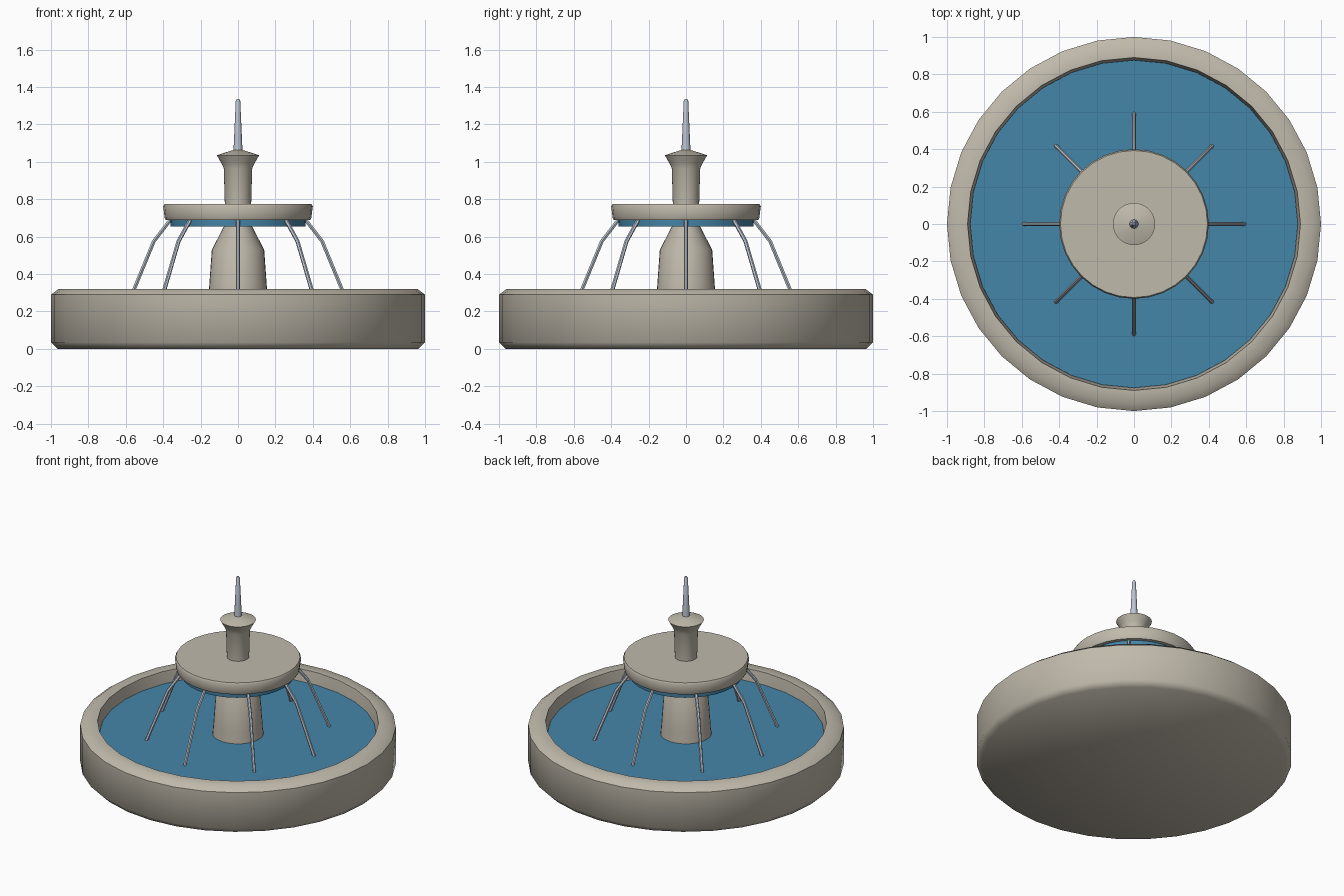
import bpy
import bmesh
from math import pi, radians
from mathutils import Matrix, Vector

cube = bpy.data.objects.get("Cube")
if cube:
    bpy.data.objects.remove(cube, do_unlink=True)


def make_material(name, rgb):
    mat = bpy.data.materials.new(name)
    mat.use_nodes = True
    color = (*rgb, 1.0)
    mat.diffuse_color = color
    mat.node_tree.nodes["Principled BSDF"].inputs["Base Color"].default_value = color
    return mat


stone = make_material("warm stone", (0.53, 0.49, 0.41))
water = make_material("pool blue", (0.06, 0.24, 0.40))
spray = make_material("pale spray", (0.50, 0.56, 0.64))


def smooth(obj, angle):
    bpy.ops.object.select_all(action="DESELECT")
    obj.select_set(True)
    bpy.context.view_layer.objects.active = obj
    bpy.ops.object.shade_smooth_by_angle(angle=radians(angle))


def lathe(name, profile, mat, sides=32, angle=50):
    """Turn an (r, z) profile, listed from bottom axis to top axis, about z."""
    bm = bmesh.new()
    verts = [bm.verts.new((r, 0, z)) for r, z in profile]
    edges = [bm.edges.new(pair) for pair in zip(verts, verts[1:])]
    bmesh.ops.spin(bm, geom=verts + edges, cent=(0, 0, 0), axis=(0, 0, 1),
                   angle=2 * pi, steps=sides)
    bmesh.ops.remove_doubles(bm, verts=bm.verts, dist=0.0005)
    bmesh.ops.recalc_face_normals(bm, faces=bm.faces)
    mesh = bpy.data.meshes.new(name)
    bm.to_mesh(mesh)
    bm.free()
    mesh.materials.append(mat)
    obj = bpy.data.objects.new(name, mesh)
    bpy.context.collection.objects.link(obj)
    smooth(obj, angle)
    return obj


# Lower pool: chamfered basin with a slightly sloping inner wall
lathe("basin", [(0, 0), (0.965, 0), (1, 0.035), (1, 0.29), (0.96, 0.32),
                (0.89, 0.32), (0.875, 0.22), (0.87, 0.05), (0, 0.05)], stone)
lathe("basin_water", [(0, 0.06), (0.872, 0.06), (0.876, 0.24), (0, 0.24)], water)

# Pedestal and the upper dish with water spilling beneath it
lathe("pedestal", [(0, 0.2), (0.165, 0.2), (0.155, 0.32), (0.14, 0.53),
                   (0.075, 0.655), (0.07, 0.70), (0, 0.70)], stone)
lathe("upper_dish", [(0, 0.69), (0.387, 0.69), (0.392, 0.70), (0.4, 0.762),
                     (0.393, 0.775), (0, 0.775)], stone)
lathe("upper_dish_water", [(0, 0.655), (0.36, 0.655), (0.363, 0.70), (0, 0.70)], water)

# Top column with a flared cap and a vertical jet
lathe("top_column", [(0, 0.76), (0.07, 0.76), (0.076, 0.965), (0.09, 0.995),
                     (0.113, 1.035), (0.02, 1.065), (0, 1.065)], stone)
lathe("top_jet", [(0, 1.04), (0.025, 1.04), (0.02, 1.15), (0.012, 1.325),
                  (0.007, 1.335), (0, 1.336)], spray, sides=12)

# Eight falling jets around the dish, sharing one swept mesh
path = [(0.34, 0.715), (0.365, 0.685), (0.45, 0.575), (0.555, 0.32), (0.59, 0.235)]
curve = bpy.data.curves.new("falling_jet", "CURVE")
curve.dimensions = "3D"
curve.bevel_depth = 0.011
curve.bevel_resolution = 1
curve.use_fill_caps = True
spline = curve.splines.new("POLY")
spline.points.add(len(path) - 1)
for point, (r, z) in zip(spline.points, path):
    point.co = (r, 0, z, 1)
curve.materials.append(spray)
jet = bpy.data.objects.new("falling_jet_1", curve)
bpy.context.collection.objects.link(jet)
bpy.ops.object.select_all(action="DESELECT")
jet.select_set(True)
bpy.context.view_layer.objects.active = jet
bpy.ops.object.convert(target="MESH")
jet = bpy.context.view_layer.objects.active
smooth(jet, 50)
for i in range(1, 8):
    copy = jet.copy()
    copy.name = f"falling_jet_{i + 1}"
    copy.rotation_euler.z = i * pi / 4
    bpy.context.collection.objects.link(copy)
